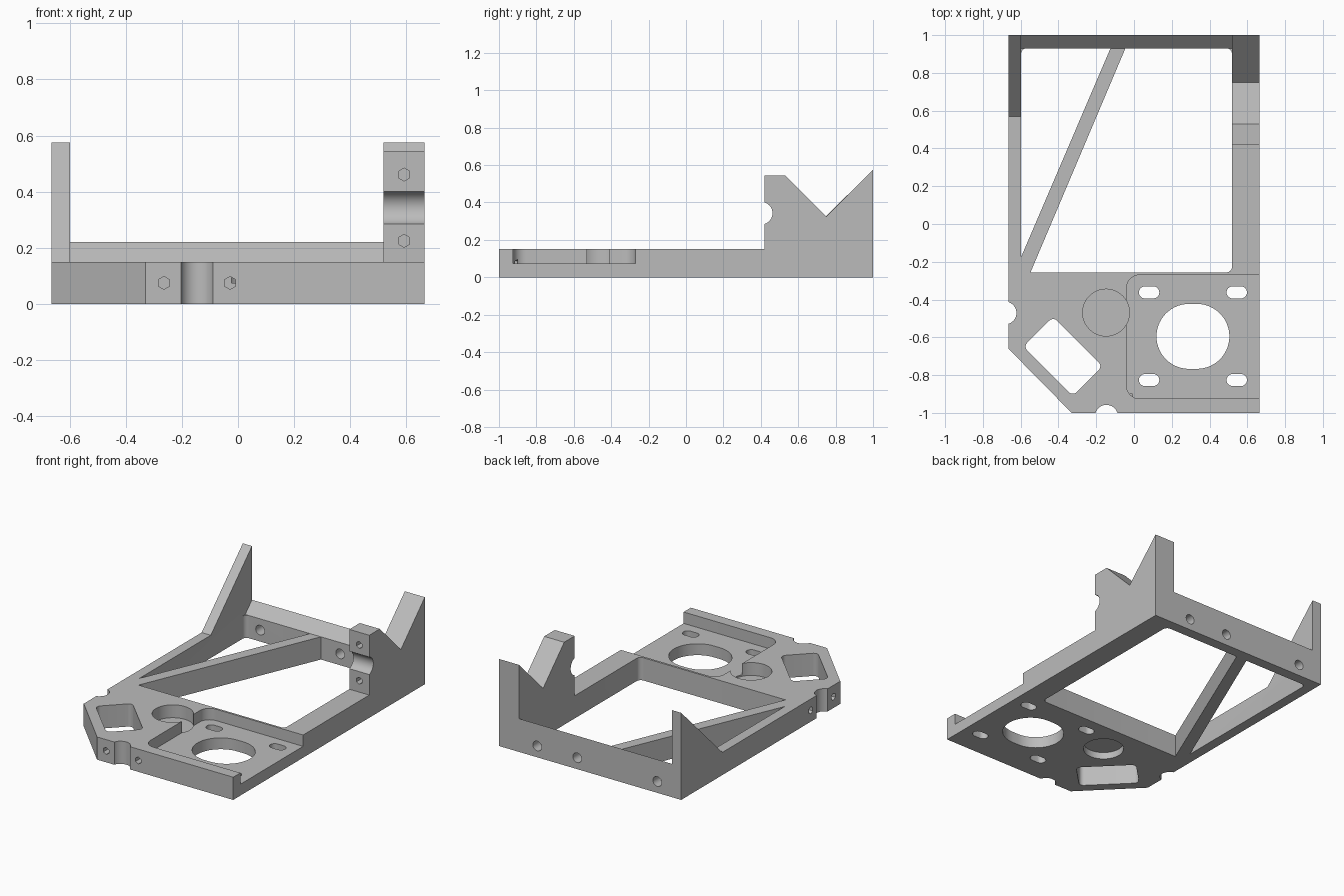
import bpy, bmesh
from math import cos, sin, pi, tau

cube = bpy.data.objects.get("Cube")
if cube:
    bpy.data.objects.remove(cube, do_unlink=True)

grey = bpy.data.materials.new("plain grey")
grey.use_nodes = True
COLOUR = (0.5, 0.5, 0.5, 1)
grey.diffuse_color = COLOUR
grey.node_tree.nodes["Principled BSDF"].inputs["Base Color"].default_value = COLOUR

T = 0.15                      # plate thickness
W = 0.665                     # half width


def ngon(cx, cy, r, n=40, start=0.0):
    return [(cx + r * cos(start + tau * i / n), cy + r * sin(start + tau * i / n)) for i in range(n)]


def rounded(x0, x1, y0, y1, r, turn=0.0, steps=8):
    """Rounded rectangle; becomes a slot when r is half its height. Turned about its centre."""
    cx, cy, hx, hy = (x0 + x1) / 2, (y0 + y1) / 2, (x1 - x0) / 2, (y1 - y0) / 2
    pts = []
    for q, (sx, sy) in enumerate([(1, 1), (-1, 1), (-1, -1), (1, -1)]):
        for i in range(steps + 1):
            a = (q + i / steps) * pi / 2
            u, v = sx * (hx - r) + r * cos(a), sy * (hy - r) + r * sin(a)
            p = (cx + u * cos(turn) - v * sin(turn), cy + u * sin(turn) + v * cos(turn))
            if not pts or abs(p[0] - pts[-1][0]) + abs(p[1] - pts[-1][1]) > 1e-5:
                pts.append(p)
    if abs(pts[0][0] - pts[-1][0]) + abs(pts[0][1] - pts[-1][1]) < 1e-5:
        pts.pop()
    return pts


def prism(name, pts, axis, a, b):
    """Extrude a 2D profile along an axis from a to b."""
    place = {"x": lambda u, v, w: (w, u, v),
             "y": lambda u, v, w: (u, w, v),
             "z": lambda u, v, w: (u, v, w)}[axis]
    bm = bmesh.new()
    low = [bm.verts.new(place(u, v, a)) for u, v in pts]
    high = [bm.verts.new(place(u, v, b)) for u, v in pts]
    bm.faces.new(low)
    bm.faces.new(high)
    for i in range(len(pts)):
        j = (i + 1) % len(pts)
        bm.faces.new((low[i], low[j], high[j], high[i]))
    bmesh.ops.recalc_face_normals(bm, faces=bm.faces)
    mesh = bpy.data.meshes.new(name)
    bm.to_mesh(mesh)
    bm.free()
    mesh.materials.append(grey)
    ob = bpy.data.objects.new(name, mesh)
    bpy.context.collection.objects.link(ob)
    return ob


def combine(target, tool, operation):
    mod = target.modifiers.new(tool.name, "BOOLEAN")
    mod.operation, mod.solver, mod.object = operation, "EXACT", tool
    bpy.context.view_layer.objects.active = target
    bpy.ops.object.modifier_apply(modifier=mod.name)
    bpy.data.objects.remove(tool, do_unlink=True)


# Base plate with one clipped corner
frame = prism("mounting_frame", [(-0.33, -1), (W, -1), (W, 1), (-W, 1), (-W, -0.66)], "z", 0, T)


def add(*args):
    combine(frame, prism(*args), "UNION")


def cut(*args):
    combine(frame, prism(*args), "DIFFERENCE")


# Large opening and the diagonal brace across it
cut("opening", rounded(-0.598, 0.519, -0.256, 0.93, 0.03), "z", -1, 1)
add("diagonal_brace", [(-0.62, -0.227), (-0.62, -0.28), (-0.558, -0.28),
                       (-0.037, 0.95), (-0.116, 0.95)], "z", 0, T)

# Back wall, triangular post and notched block
add("back_wall", [(0.93, 0), (1, 0), (1, 0.22), (0.93, T)], "x", -W, W)
add("triangular_post", [(0.57, 0), (1, 0), (1, 0.575), (0.57, T)], "x", -W, -0.598)
add("notched_block", [(0.42, 0), (1, 0), (1, 0.575), (0.75, 0.325),
                      (0.53, 0.545), (0.42, 0.545)], "x", 0.519, W)

# Recessed bay with its bore and four slots
cut("bay", rounded(-0.04, 0.9, -0.925, -0.27, 0.07), "z", 0.075, 1)
cut("bore", rounded(0.119, 0.505, -0.767, -0.423, 0.172, 0, 14), "z", -1, 1)
for x in (0.08, 0.544):
    for y in (-0.362, -0.826):
        cut("slot", rounded(x - 0.054, x + 0.054, y - 0.032, y + 0.032, 0.032), "z", -1, 1)

# Round pockets above and below a thin web
disc = ngon(-0.148, -0.469, 0.124, 48)
cut("upper_pocket", disc, "z", 0.065, 1)
cut("lower_pocket", disc, "z", -1, 0.045)

# Angled window beside the clipped corner
cut("window", rounded(-0.561, -0.191, -0.813, -0.589, 0.03, -pi / 4), "z", -1, 1)

# Half-round rod notches, each flanked by two hexagonal screw holes
R, OUT, GAP, HEX = 0.0605, 0.018, 0.118, 0.023
cut("front_notch", ngon(-0.146, -1 - OUT, R), "z", -1, 1)
cut("side_notch", ngon(-W - OUT, -0.471, R), "z", -1, 1)
cut("block_notch", ngon(0.42 - OUT, 0.343, R), "x", 0.4, 1)
for s in (-GAP, GAP):
    cut("front_screw", ngon(-0.146 + s, 0.075, HEX, 6, pi / 2), "y", -1.1, -0.9)
    cut("side_screw", ngon(-0.471 + s, 0.075, HEX, 6, pi / 2), "x", -0.8, -0.565)
    cut("block_screw", ngon(0.592, 0.343 + s, HEX, 6, pi / 2), "y", 0.3, 0.52)

# Holes through the back wall
for x in (-0.49, 0.095, 0.387):
    cut("back_hole", ngon(x, 0.075, 0.032, 24), "y", 0.9, 1.1)

# Tidy flat faces and shade the round ones smooth
bm = bmesh.new()
bm.from_mesh(frame.data)
bmesh.ops.remove_doubles(bm, verts=bm.verts, dist=1e-5)
bmesh.ops.dissolve_limit(bm, angle_limit=0.01, verts=bm.verts, edges=bm.edges)
bm.to_mesh(frame.data)
bm.free()
bpy.ops.object.select_all(action="DESELECT")
frame.select_set(True)
bpy.context.view_layer.objects.active = frame
bpy.ops.object.shade_smooth_by_angle()
